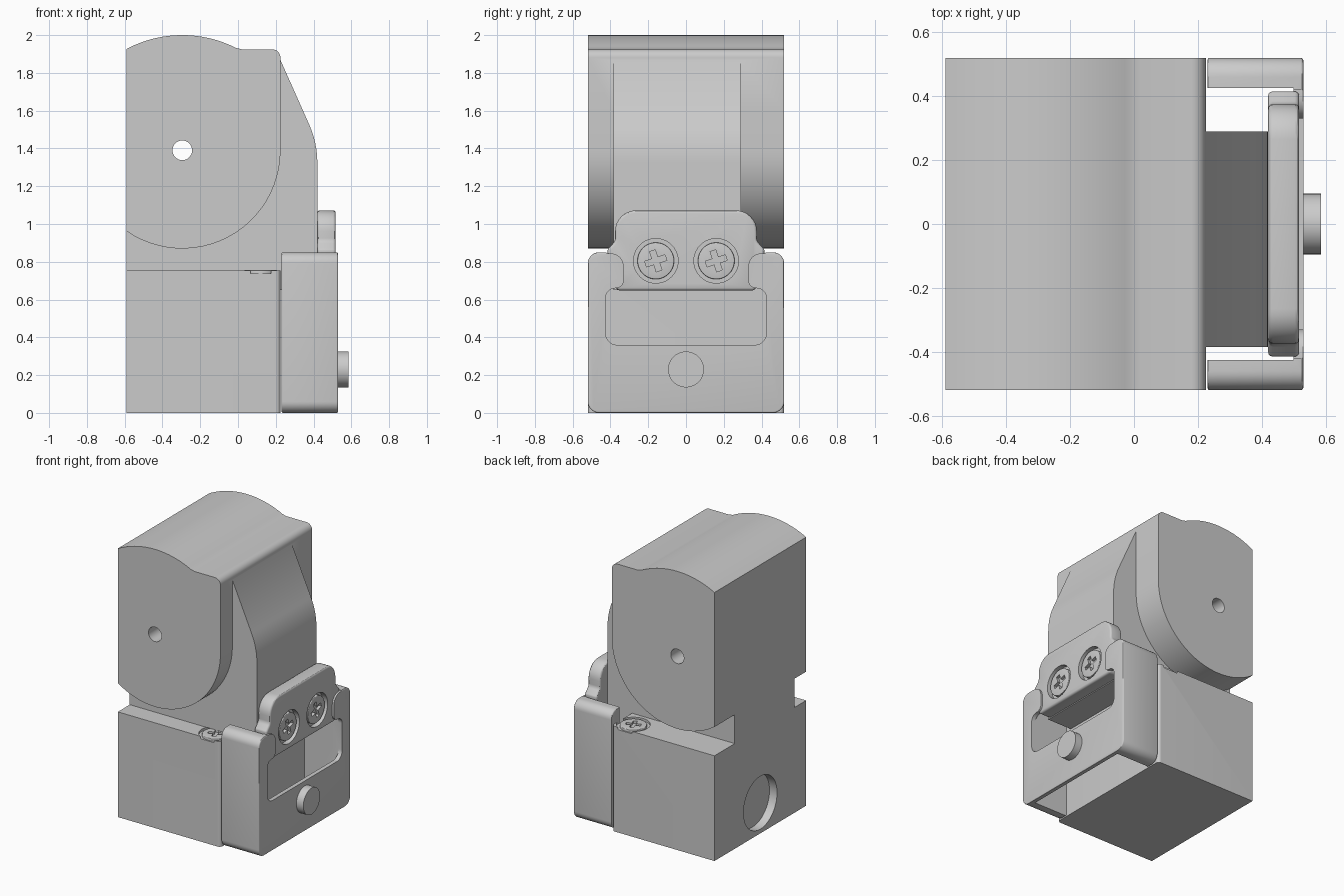
import bpy, bmesh
from math import sin, cos, pi, radians
from mathutils import Vector, Matrix

cube = bpy.data.objects.get("Cube")
if cube:
    bpy.data.objects.remove(cube)

grey = bpy.data.materials.new("plain grey")
grey.use_nodes = True
GREY = (0.6, 0.6, 0.6, 1)
grey.diffuse_color = GREY
grey.node_tree.nodes["Principled BSDF"].inputs["Base Color"].default_value = GREY
parts = []


def rounded(points, steps=8):
    """Outline from (u, v, radius) corners."""
    out = []
    for i, (u, v, r) in enumerate(points):
        p = Vector((u, v))
        if not r:
            out.append(p)
            continue
        a = (Vector(points[i - 1][:2]) - p).normalized()
        b = (Vector(points[(i + 1) % len(points)][:2]) - p).normalized()
        half = a.angle(b) / 2
        centre = p + (a + b).normalized() * r / sin(half)
        start = p + a * r / (sin(half) / cos(half)) - centre
        end = p + b * r / (sin(half) / cos(half)) - centre
        turn = start.angle_signed(end)
        for k in range(steps + 1):
            out.append(centre + Matrix.Rotation(-turn * k / steps, 2) @ start)
    return out


def arc(u, v, r, a, b, n=24):
    return [Vector((u + r * cos(radians(a + (b - a) * k / n)),
                    v + r * sin(radians(a + (b - a) * k / n)))) for k in range(n + 1)]


def circle(u, v, r, n=40):
    return arc(u, v, r, 0, 360, n)[:-1]


def box(u0, u1, v0, v1):
    return [(u0, v0), (u1, v0), (u1, v1), (u0, v1)]


def mirrored(half):
    """Close a right-hand outline with its reflection."""
    return half + [(-u, v, r) for u, v, r in reversed(half)]


def prism(name, outline, axis, lo, hi, cutter=False):
    """Extrude an outline along an axis."""
    place = {"x": lambda u, v, w: (w, u, v), "y": lambda u, v, w: (u, w, v),
             "z": lambda u, v, w: (u, v, w)}[axis]
    bm = bmesh.new()
    low = [bm.verts.new(place(p[0], p[1], lo)) for p in outline]
    high = [bm.verts.new(place(p[0], p[1], hi)) for p in outline]
    bm.faces.new(low)
    bm.faces.new(high)
    for i in range(len(low)):
        bm.faces.new((low[i - 1], low[i], high[i], high[i - 1]))
    bmesh.ops.recalc_face_normals(bm, faces=bm.faces)
    mesh = bpy.data.meshes.new(name)
    bm.to_mesh(mesh)
    bm.free()
    mesh.materials.append(grey)
    ob = bpy.data.objects.new(name, mesh)
    bpy.context.collection.objects.link(ob)
    if cutter:
        ob.hide_render = True
    else:
        parts.append(ob)
    return ob


def cut(name, outline, axis, lo, hi):
    return prism(name, outline, axis, lo, hi, True)


def finish(ob, bevel=0, cutters=(), join=()):
    """Bevel, then cut and join, and bake the result."""
    if bevel:
        m = ob.modifiers.new("bevel", "BEVEL")
        m.width, m.segments, m.limit_method = bevel, 3, "ANGLE"
        m.angle_limit = radians(40)
    for operation, others in (("UNION", join), ("DIFFERENCE", cutters)):
        for other in others:
            m = ob.modifiers.new("boolean", "BOOLEAN")
            m.operation, m.object, m.solver = operation, other, "EXACT"
    bpy.context.view_layer.update()
    deps = bpy.context.evaluated_depsgraph_get()
    mesh = bpy.data.meshes.new_from_object(ob.evaluated_get(deps))
    ob.modifiers.clear()
    ob.data = mesh
    for other in list(cutters) + list(join):
        if other in parts:
            parts.remove(other)
        bpy.data.objects.remove(other)


def screw(name, location, radius, depth, axis, twist):
    """Round head with a cross slot."""
    head = prism(name, circle(0, 0, radius), "z", -depth, 0)
    arm, w = radius * 0.58, radius * 0.16
    slots = [cut("slot", box(-a, a, -b, b), "z", -0.6 * depth, depth)
             for a, b in ((arm, w), (w, arm))]
    finish(head, 0.005, slots)
    head.matrix_world = (Matrix.Translation(location)
                         @ (Matrix.Rotation(pi / 2, 4, "Y") if axis == "x" else Matrix())
                         @ Matrix.Rotation(radians(twist), 4, "Z"))


# Head and narrower body, with the pivot hole through both
PX, PZ = -0.295, 1.39
head_outline = (arc(PX, PZ, 0.52, 235.5, 360) +
                rounded([(0.225, 1.6, 0), (0.225, 1.925, 0.045), (0.02, 1.925, 0)])[:-1] +
                [Vector((0.02, 1.925)), Vector((-0.01, 1.932))] +
                arc(PX, 1.37, 0.63, 65, 118))
head_outline = [p for p in head_outline if p[0] > -0.589] + [Vector((-0.59, 1.927))]
head_outline.append(Vector((-0.59, 0.962)))
head = prism("head", head_outline, "y", -0.52, 0.52)
body_outline = rounded([(-0.59, 0.755, 0), (0.2, 0.755, 0), (0.2, 0.65, 0), (0.42, 0.65, 0),
                        (0.42, 1.43, 0.5), (0.215, 1.89, 0), (-0.59, 1.89, 0)])
body = prism("body", body_outline, "y", -0.385, 0.29)
finish(head, 0, [cut("pivot", circle(PX, PZ, 0.052), "y", -1, 1)], [body])

# Base block with a round socket at the rear and two screw recesses
base = prism("base", rounded([(-0.59, -0.52, 0), (0.225, -0.52, 0.025),
                              (0.225, 0.52, 0.025), (-0.59, 0.52, 0)]), "z", 0, 0.755)
cutters = [cut("socket", circle(0, 0.22, 0.19), "x", -1, -0.53)]
for y in (-0.425, 0.425):
    cutters.append(cut("recess", circle(0.12, y, 0.11), "z", 0.738, 0.9))
finish(base, 0, cutters)
for side, y in (("right", -0.425), ("left", 0.425)):
    screw("base_screw_" + side, (0.12, y, 0.756), 0.088, 0.03, "z", 20)

# U-shaped cover, open above and below, with a window and a notch for the tab
cover = prism("cover", rounded(mirrored([(0.52, 0, 0.06), (0.52, 0.85, 0.06)])),
              "x", 0.23, 0.53)
opening = rounded(mirrored([(0.425, 0.36, 0.06), (0.425, 0.66, 0.05), (0.33, 0.66, 0.04),
                            (0.33, 0.845, 0.07), (0.42, 0.845, 0), (0.42, 0.95, 0)]))
finish(cover, 0.008, [cut("cavity", box(-0.425, 0.425, -0.1, 1), "x", 0.1, 0.5),
                      cut("window", opening, "x", 0.45, 0.6)])

# Tab plate with two counterbored screws
tab = prism("tab", rounded(mirrored([(0.36, 0.648, 0), (0.415, 0.72, 0), (0.415, 0.865, 0.02),
                                     (0.375, 0.91, 0.04), (0.375, 1.072, 0.11)])),
            "x", 0.42, 0.517)
finish(tab, 0.014, [cut("bore", circle(y, 0.805, 0.118), "x", 0.48, 0.6)
                    for y in (-0.16, 0.16)])
for side, y in (("right", -0.16), ("left", 0.16)):
    screw("tab_screw_" + side, (0.51, y, 0.805), 0.097, 0.035, "x", 18)

# Push pin on the cover
prism("pin", circle(0, 0.23, 0.095), "x", 0.49, 0.585)

# Smooth curved walls, keep edges sharp
bpy.ops.object.select_all(action="DESELECT")
for ob in parts:
    ob.select_set(True)
bpy.context.view_layer.objects.active = head
bpy.ops.object.shade_smooth_by_angle(angle=radians(30))
